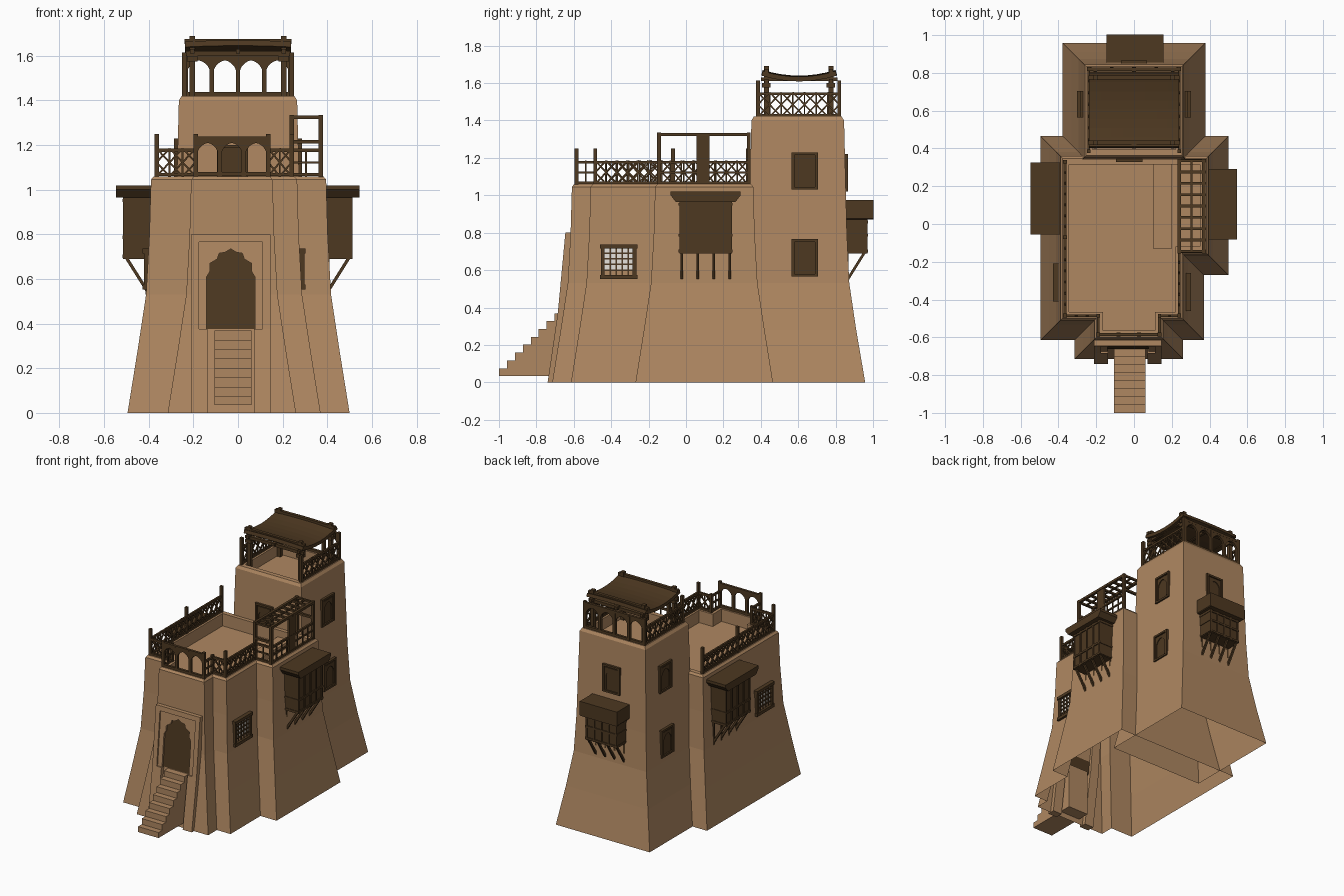
import bpy, bmesh, math
from mathutils import Vector, Matrix

cube = bpy.data.objects.get("Cube")
if cube:
    bpy.data.objects.remove(cube, do_unlink=True)


def material(name, rgb):
    m = bpy.data.materials.new(name)
    m.use_nodes = True
    m.diffuse_color = (*rgb, 1)
    m.node_tree.nodes["Principled BSDF"].inputs["Base Color"].default_value = (*rgb, 1)
    return m


SAND = material("sand plaster", (0.43, 0.245, 0.12))
WOOD = material("dark wood", (0.075, 0.04, 0.015))
PANE = material("pale pane", (0.85, 0.82, 0.76))


def finish(bm, name, mat):
    bmesh.ops.recalc_face_normals(bm, faces=bm.faces)
    mesh = bpy.data.meshes.new(name)
    bm.to_mesh(mesh)
    bm.free()
    mesh.materials.append(mat)
    ob = bpy.data.objects.new(name, mesh)
    bpy.context.collection.objects.link(ob)
    return ob


def frame(ox, oy, nx, ny):
    """Wall frame: u along the wall, w outward, z up."""
    return lambda u, w, z: Vector((ox + nx * w - ny * u, oy + ny * w + nx * u, z))


def prism(bm, pts, fn, w0, w1):
    a = [bm.verts.new(fn(u, w0, z)) for u, z in pts]
    b = [bm.verts.new(fn(u, w1, z)) for u, z in pts]
    bm.faces.new(a)
    bm.faces.new(b[::-1])
    for i in range(len(a)):
        j = (i + 1) % len(a)
        bm.faces.new((a[j], a[i], b[i], b[j]))


def box(bm, fn, u0, u1, w0, w1, z0, z1):
    prism(bm, [(u0, z0), (u1, z0), (u1, z1), (u0, z1)], fn, w0, w1)


def beam(bm, a, b, t):
    a, b = Vector(a), Vector(b)
    d = b - a
    m = Matrix.Translation((a + b) / 2) @ d.to_track_quat('Z', 'Y').to_matrix().to_4x4()
    bmesh.ops.create_cube(bm, size=1, matrix=m @ Matrix.Diagonal((t, t, d.length, 1)))


def tiers(name, outline, levels):
    """Stack offset copies of a right-angled outline; last ring is the floor."""
    bm = bmesh.new()
    rings, n = [], len(outline)
    for z, d in levels:
        ring = []
        for i in range(n):
            p, q, r = (Vector(outline[(i + k) % n]) for k in (-1, 0, 1))
            e, f = (q - p).normalized(), (r - q).normalized()
            q = q + d * Vector((e.y + f.y, -e.x - f.x))
            ring.append(bm.verts.new((q.x, q.y, z)))
        rings.append(ring)
    for lo, hi in zip(rings, rings[1:]):
        for i in range(n):
            j = (i + 1) % n
            bm.faces.new((lo[i], lo[j], hi[j], hi[i]))
    bm.faces.new(rings[-1])
    return finish(bm, name, SAND)


# Battered walls with parapets and sunken floors
tiers("main_house",
      [(-.39, .36), (-.39, -.51), (-.21, -.51), (-.21, -.61), (.155, -.61),
       (.155, -.51), (.265, -.51), (.265, -.165), (.395, -.165), (.395, .36)],
      [(0, .105), (.28, .06), (.53, .022), (.8, .007), (1.045, 0), (1.06, -.012),
       (1.06, -.045), (.97, -.045)])
tiers("rear_tower", [(-.265, .35), (.265, .35), (.265, .845), (-.265, .845)],
      [(0, .113), (.28, .065), (.53, .028), (.8, .015), (1.4, 0), (1.42, -.012),
       (1.42, -.045), (1.34, -.045)])

# Terrace bench
bm = bmesh.new()
ground = frame(0, 0, 0, -1)
box(bm, ground, .1, .2, -.33, .13, .96, 1.01)
finish(bm, "terrace_bench", SAND)

# Front stair
bm = bmesh.new()
side = frame(0, 0, 1, 0)
pts = [(-.62, .035), (-1, .035)]
for i in range(8):
    y, z = -1 + .0425 * i, .075 + .042 * i
    pts += [(y, z), (y + .0425, z)]
prism(bm, pts + [(-.62, .37)], side, -.105, .06)
finish(bm, "front_stair", SAND)


# Doorway, leaning with the wall
def lean(u, w, z):
    y = -.735 + .147 * z if z < .375 else -.68 + .094 * (z - .375)
    return Vector((u - .0325, y - w, z))


half = [(.108, .61), (.093, .635), (.093, .67), (.06, .69), (.052, .715), (.025, .72)]
arch = [(.108, .375)] + half + [(0, .735)] + [(-u, z) for u, z in half[::-1]] + [(-.108, .375)]
bm = bmesh.new()
for s in (-1, 1):
    prism(bm, [(s * .105, 0), (s * .178, 0), (s * .178, .375), (s * .105, .375)], lean, -.05, .005)
    prism(bm, [(s * .143, .375), (s * .178, .375), (s * .178, .8), (s * .143, .8)], lean, -.05, .005)
box(bm, lean, -.143, .143, -.05, .005, .765, .8)
prism(bm, [(.143, .375), (.143, .765), (-.143, .765), (-.143, .375)] + arch[::-1], lean, -.05, -.006)
finish(bm, "door_surround", SAND)
bm = bmesh.new()
prism(bm, arch, lean, -.03, -.019)
finish(bm, "front_door", WOOD)


# Pointed arch screens, used in windows and arcades
def arch_bay(bm, fn, u0, u1, z0, z1, w0, w1):
    c, r = (u0 + u1) / 2, (u1 - u0) / 2 * .86
    h = (z1 - z0) * .3
    curve = [(c - r * math.cos(t * math.pi / 10),
              z1 - .02 - h * (1 - math.sin(t * math.pi / 10)) ** .8) for t in range(11)]
    prism(bm, [(u1, z0), (u1, z1), (u0, z1), (u0, z0), (c - r, z0)] + curve + [(c + r, z0)],
          fn, w0, w1)


def arched_window(name, fn, z, w=0):
    bm = bmesh.new()
    box(bm, fn, -.06, .06, w - .03, w + .004, z - .09, z + .09)
    for s in (-1, 1):
        box(bm, fn, s * .07, s * .056, w - .03, w + .014, z - .1, z + .1)
        box(bm, fn, -.07, .07, w - .03, w + .014, z + s * .1, z + s * .086)
    arch_bay(bm, fn, -.05, .05, z - .08, z + .08, w, w + .01)
    finish(bm, name, WOOD)


right_t, left_t = frame(.265, .635, 1, 0), frame(-.265, .635, -1, 0)
for tag, fn in (("right", right_t), ("left", left_t)):
    arched_window(tag + "_lower_window", fn, .665, .022)
    arched_window(tag + "_upper_window", fn, 1.13, .007)
arched_window("back_window", frame(0, .845, 0, 1), 1.12, .007)
arched_window("terrace_window", frame(-.025, .35, 0, -1), 1.1, .007)


def grid_window(name, fn):
    bm = bmesh.new()
    box(bm, fn, -.08, .08, -.03, .002, .565, .725)
    finish(bm, name + "_pane", PANE)
    bm = bmesh.new()
    for s in (-1, 1):
        box(bm, fn, s * .095, s * .075, -.03, .016, .56, .73)
        box(bm, fn, -.1, .1, -.03, .022, .645 + s * .092, .645 + s * .07)
    for i in range(1, 5):
        box(bm, fn, -.08 + .032 * i, -.072 + .032 * i - .001, 0, .009, .565, .725)
        box(bm, fn, -.08, .08, 0, .009, .57 + .03 * i - .004, .57 + .03 * i + .004)
    finish(bm, name, WOOD)


grid_window("right_grid_window", frame(.281, -.36, 1, 0))
grid_window("left_grid_window", frame(-.406, -.31, -1, 0))


# Projecting bay boxes on struts
def bay(name, fn, half_w, roof_w, roof_z, top, slab):
    bm = bmesh.new()
    prism(bm, [(-half_w + .005, .69), (half_w - .005, .69), (half_w, roof_z), (-half_w, roof_z)],
          fn, -.03, .115)
    prism(bm, [(-half_w - .02, roof_z), (half_w + .02, roof_z), (roof_w, top - slab),
               (roof_w, top), (-roof_w, top), (-roof_w, top - slab)], fn, -.03, .152)
    for z in (.695, .78, roof_z - .02):
        box(bm, fn, -half_w - .004, half_w + .004, -.03, .122, z, z + .014)
    for i in range(5):
        u = (i / 2 - 1) * (half_w - .006)
        box(bm, fn, u - .006, u + .006, 0, .121, .69, roof_z)
    for i in range(4):
        u = (i - 1.5) * half_w * .61
        beam(bm, fn(u, .105, .695), fn(u, .008, .54), .014)
        beam(bm, fn(u, .012, .53), fn(u, .012, .69), .014)
    finish(bm, name, WOOD)


bay("right_bay", frame(.392, .105, 1, 0), .14, .187, .965, 1.02, .02)
bay("left_bay", frame(-.395, .135, -1, 0), .14, .19, .965, 1.02, .02)
bay("back_bay", frame(.005, .85, 0, 1), .125, .15, .87, .975, .1)


# Railings
def railing(bm, a, b, z0, z1, lattice=True):
    a, b = Vector((*a, 0)), Vector((*b, 0))
    at = lambda t, z: a.lerp(b, t) + Vector((0, 0, z))
    for z in (z0 + .008, z1 - .008):
        beam(bm, at(0, z), at(1, z), .014)
    for t in (0, 1):
        beam(bm, at(t, z0 - .01), at(t, z1 + .01), .018)
    n = max(1, round((b - a).length / .06))
    mid = (z0 + z1) / 2
    for i in range(n):
        t0, t1 = i / n, (i + 1) / n
        if lattice:
            for lo, hi in ((z0, mid), (mid, z1)):
                beam(bm, at(t0, lo), at(t1, hi), .008)
                beam(bm, at(t0, hi), at(t1, lo), .008)
        beam(bm, at(t1, z0), at(t1, z1), .008)
    if not lattice:
        beam(bm, at(0, mid), at(1, mid), .01)


bm = bmesh.new()
for a, b, lattice in [((-.365, .33), (-.365, -.07), 1), ((-.365, -.07), (-.365, -.485), 1),
                      ((-.365, -.485), (-.19, -.485), 1), ((-.19, -.485), (-.19, -.585), 0),
                      ((.135, -.585), (.135, -.485), 0), ((.135, -.485), (.24, -.485), 1),
                      ((.24, -.485), (.24, -.145), 1), ((.24, -.145), (.37, -.145), 0),
                      ((.37, -.145), (.37, .335), 0)]:
    railing(bm, a, b, 1.06, 1.185, lattice)
for x, y in [(-.365, -.485), (-.365, -.07), (-.365, .33), (-.19, -.585), (.135, -.585), (.24, -.485)]:
    beam(bm, (x, y, 1.05), (x, y, 1.25), .02)
finish(bm, "terrace_railing", WOOD)

bm = bmesh.new()
for x in (-.24, .24):
    railing(bm, (x, .385), (x, .82), 1.42, 1.55)
    for y in (.385, .82):
        beam(bm, (x, y, 1.41), (x, y, 1.615), .02)
finish(bm, "tower_railing", WOOD)


# Arcade screens
def arcade(name, fn, u0, u1, n, z0, z1):
    bm = bmesh.new()
    step = (u1 - u0) / n
    for i in range(n):
        arch_bay(bm, fn, u0 + i * step, u0 + (i + 1) * step, z0, z1, -.008, .008)
    for i in range(n + 1):
        beam(bm, fn(u0 + i * step, 0, z0 - .01), fn(u0 + i * step, 0, z1), .02)
    for z in (z0 + .01, z1):
        beam(bm, fn(u0, 0, z), fn(u1, 0, z), .018)
    finish(bm, name, WOOD)


arcade("terrace_arcade", frame(0, -.585, 0, -1), -.19, .135, 3, 1.06, 1.23)
arcade("tower_arcade", frame(0, .82, 0, 1), -.235, .235, 4, 1.42, 1.6)

# Pergola
bm = bmesh.new()
for x in (.24, .37):
    for y in (-.145, .335):
        beam(bm, (x, y, .98), (x, y, 1.335), .02)
    beam(bm, (x, -.155, 1.325), (x, .345, 1.325), .018)
beam(bm, (.305, -.145, 1.325), (.305, .335, 1.325), .01)
for i in range(9):
    beam(bm, (.23, -.145 + .06 * i, 1.325), (.38, -.145 + .06 * i, 1.325), .014)
for y in (-.145, .335):
    beam(bm, (.24, y, 1.215), (.37, y, 1.215), .016)
box(bm, side, .055, .125, .36, .375, 1.06, 1.32)
finish(bm, "pergola", WOOD)

# Canopy frame and sagging cover
bm = bmesh.new()
for y in (.43, .775):
    for x in (-.205, .205):
        beam(bm, (x, y, 1.34), (x, y, 1.69), .026)
        beam(bm, (x, y, 1.575), (x, y, 1.6), .045)
    beam(bm, (-.24, y, 1.665), (.24, y, 1.665), .022)
    beam(bm, (-.235, y, 1.61), (.235, y, 1.61), .022)
for x in (-.205, 0, .205):
    beam(bm, (x, .4, 1.62), (x, .81, 1.62), .02)
finish(bm, "canopy_frame", WOOD)
bm = bmesh.new()
bmesh.ops.create_grid(bm, x_segments=8, y_segments=8, size=1)
for v in bm.verts:
    x, y = v.co.xy
    v.co = (x * .238, .605 + y * .195, 1.64 + .03 * y * y - .006 * x * x)
cover = finish(bm, "canopy_cover", WOOD)
cover.modifiers.new("thickness", 'SOLIDIFY').thickness = .025
